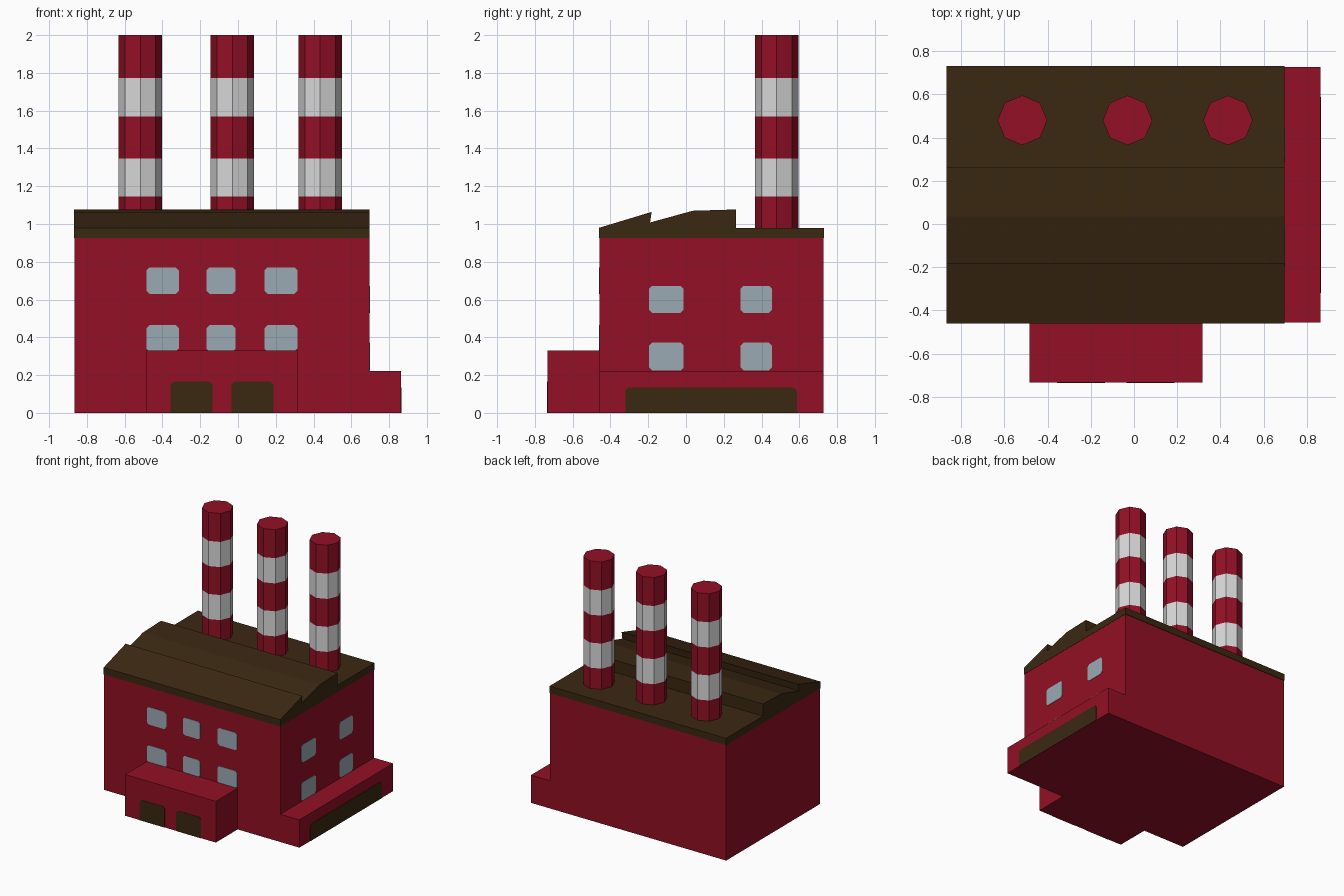
import bpy
import bmesh
from math import cos, sin, tau
from mathutils import Vector

cube = bpy.data.objects.get("Cube")
if cube:
    bpy.data.objects.remove(cube, do_unlink=True)


def material(name, rgb):
    mat = bpy.data.materials.new(name)
    mat.use_nodes = True
    mat.diffuse_color = (*rgb, 1)
    mat.node_tree.nodes["Principled BSDF"].inputs["Base Color"].default_value = (*rgb, 1)
    return mat


RED = material("brick red", (0.29, 0.005, 0.018))
BROWN = material("dark brown", (0.043, 0.021, 0.006))
WHITE = material("stripe white", (0.68, 0.68, 0.68))
GLASS = material("window grey", (0.33, 0.40, 0.45))


def finish(name, bm, *mats):
    bmesh.ops.recalc_face_normals(bm, faces=bm.faces)
    mesh = bpy.data.meshes.new(name)
    bm.to_mesh(mesh)
    bm.free()
    for mat in mats:
        mesh.materials.append(mat)
    obj = bpy.data.objects.new(name, mesh)
    bpy.context.collection.objects.link(obj)
    return obj


def prism(name, outline, direction, mat):
    """Extrude a closed 3D outline along a direction."""
    bm = bmesh.new()
    face = bm.faces.new([bm.verts.new(p) for p in outline])
    new = bmesh.ops.extrude_face_region(bm, geom=[face])["geom"]
    moved = [v for v in new if isinstance(v, bmesh.types.BMVert)]
    bmesh.ops.translate(bm, vec=Vector(direction), verts=moved)
    # extrusion removes the starting cap, so put it back where needed
    rim = [e for e in bm.edges if e.is_boundary]
    if rim:
        bmesh.ops.holes_fill(bm, edges=rim)
    return finish(name, bm, mat)


def block(name, x0, x1, y0, y1, height):
    base = [(x0, y0, 0), (x1, y0, 0), (x1, y1, 0), (x0, y1, 0)]
    return prism(name, base, (0, 0, height), RED)


def plate(name, side, wall, a0, a1, z0, z1, mat, cut_bottom=True):
    """Thin panel with clipped corners, on the front or the left-hand wall."""
    c = 0.016
    pts = [(a1, z1 - c), (a1 - c, z1), (a0 + c, z1), (a0, z1 - c)]
    if cut_bottom:
        pts += [(a0, z0 + c), (a0 + c, z0), (a1 - c, z0), (a1, z0 + c)]
    else:
        pts += [(a0, z0), (a1, z0)]
    if side == "front":
        prism(name, [(a, wall + 0.002, z) for a, z in pts], (0, -0.005, 0), mat)
    else:
        prism(name, [(wall - 0.002, a, z) for a, z in pts], (0.005, 0, 0), mat)


# Building masses
LEFT, RIGHT, FRONT, BACK = 0.695, -0.865, -0.457, 0.727
block("main_hall", RIGHT, LEFT, FRONT, BACK, 0.925)
block("front_annex", -0.485, 0.317, -0.733, FRONT, 0.33)
block("side_annex", LEFT, 0.863, FRONT, BACK, 0.222)

# Sawtooth roof
profile = [(FRONT - 0.003, 0.925), (FRONT - 0.003, 0.98), (-0.182, 1.064),
           (-0.19, 1.008), (0.035, 1.07), (0.265, 1.077), (0.265, 0.98),
           (BACK + 0.004, 0.98), (BACK + 0.004, 0.925)]
prism("sawtooth_roof", [(RIGHT - 0.002, y, z) for y, z in profile],
      (LEFT - RIGHT + 0.004, 0, 0), BROWN)

# Windows
for row, (z0, z1) in enumerate([(0.325, 0.464), (0.63, 0.77)]):
    for col, (x0, x1) in enumerate([(-0.485, -0.313), (-0.167, -0.013), (0.14, 0.315)]):
        plate(f"front_window_{row}_{col}", "front", FRONT, x0, x1, z0, z1, GLASS)
for row, (z0, z1) in enumerate([(0.225, 0.372), (0.53, 0.673)]):
    for col, (y0, y1) in enumerate([(-0.195, -0.012), (0.288, 0.455)]):
        plate(f"side_window_{row}_{col}", "left", LEFT, y0, y1, z0, z1, GLASS)

# Doors
for i, x0 in enumerate([-0.357, -0.035]):
    plate(f"front_door_{i}", "front", -0.733, x0, x0 + 0.222, 0, 0.165, BROWN, False)
plate("loading_door", "left", 0.863, -0.32, 0.587, 0, 0.135, BROWN, False)


# Striped eight-sided chimneys
def chimney(name, x, y, radius=0.115, sides=8):
    levels = [0.95, 1.146, 1.347, 1.57, 1.772, 2.0]
    bm = bmesh.new()
    rings = [[bm.verts.new((x + radius * cos(tau * i / sides),
                            y + radius * sin(tau * i / sides), z))
              for i in range(sides)] for z in levels]
    for band, (low, high) in enumerate(zip(rings, rings[1:])):
        for i in range(sides):
            j = (i + 1) % sides
            face = bm.faces.new((low[i], low[j], high[j], high[i]))
            face.material_index = band % 2
    bm.faces.new(rings[0])
    bm.faces.new(rings[-1])
    finish(name, bm, RED, WHITE)


for name, x in [("right", -0.517), ("middle", -0.03), ("left", 0.435)]:
    chimney(f"{name}_chimney", x, 0.48)
